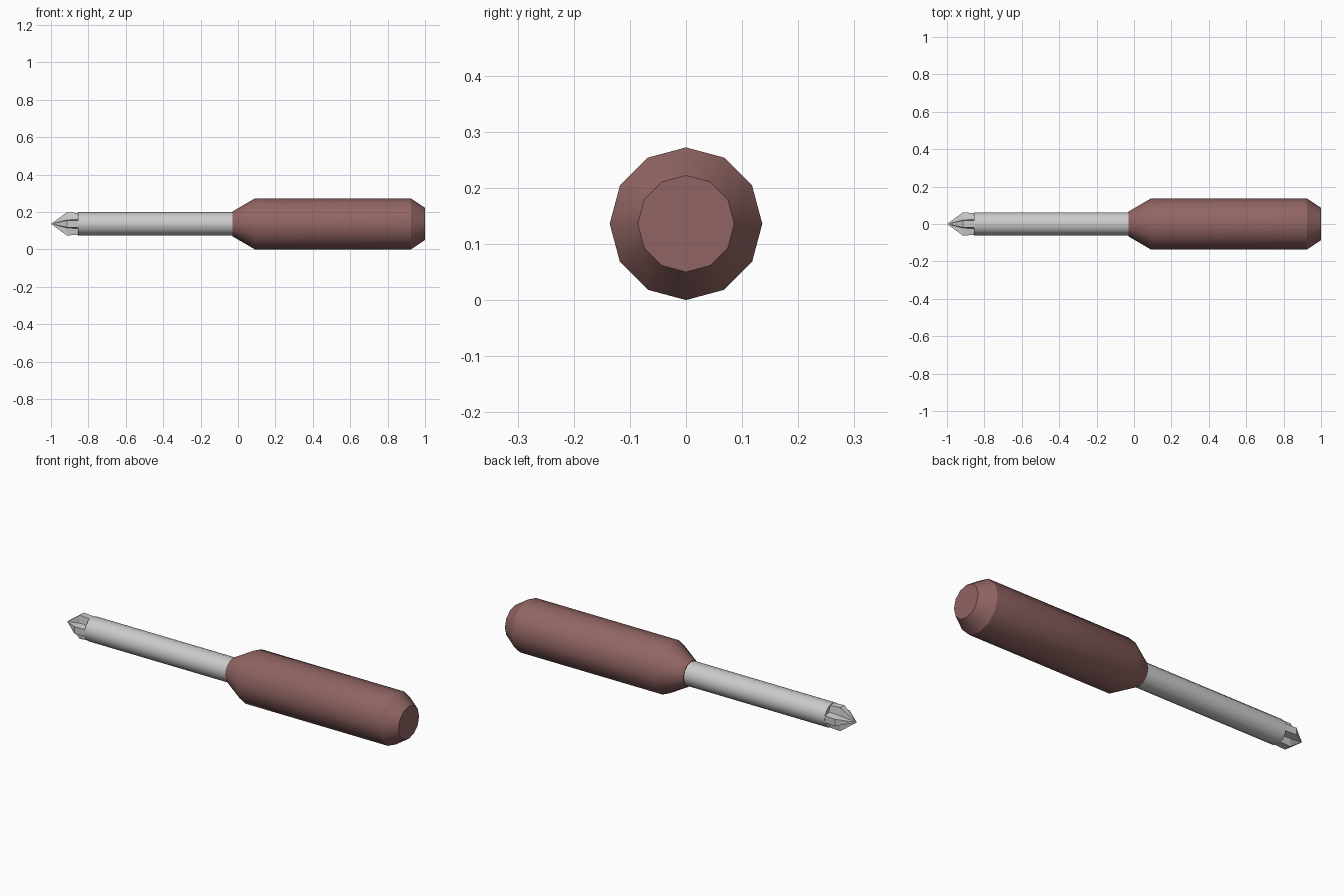
import bpy, bmesh, math

if "Cube" in bpy.data.objects:
    bpy.data.objects.remove(bpy.data.objects["Cube"])

CZ = 0.136   # height of the tool's axis
SIDES = 12


def finish(name, bm, color=None, smooth=True):
    bmesh.ops.recalc_face_normals(bm, faces=bm.faces)
    mesh = bpy.data.meshes.new(name)
    bm.to_mesh(mesh)
    bm.free()
    obj = bpy.data.objects.new(name, mesh)
    bpy.context.collection.objects.link(obj)
    if color:
        mat = bpy.data.materials.new(name + "_colour")
        mat.diffuse_color = color
        mat.use_nodes = True
        mat.node_tree.nodes["Principled BSDF"].inputs["Base Color"].default_value = mat.diffuse_color
        mesh.materials.append(mat)
    if smooth:
        bpy.ops.object.select_all(action='DESELECT')
        obj.select_set(True)
        bpy.context.view_layer.objects.active = obj
        bpy.ops.object.shade_smooth_by_angle(angle=math.radians(32))
    return obj


def ring(bm, x, section):
    return [bm.verts.new((x, y, CZ + z)) for y, z in section]


def bridge(bm, a, b):
    n = len(a)
    for i in range(n):
        j = (i + 1) % n
        bm.faces.new((a[i], a[j], b[j], b[i]))


def circle(r):
    return [(r * math.sin(i * math.tau / SIDES), r * math.cos(i * math.tau / SIDES))
            for i in range(SIDES)]


def lathe(name, profile, color=None):
    bm = bmesh.new()
    rings = [ring(bm, x, circle(r)) for x, r in profile]
    for a, b in zip(rings, rings[1:]):
        bridge(bm, a, b)
    bm.faces.new(rings[0])
    bm.faces.new(rings[-1])
    return finish(name, bm, color)


def cross(r, w, n):
    # four flanges with a notch between each pair
    pts = []
    for k in range(4):
        c, s = math.cos(k * math.pi / 2), math.sin(k * math.pi / 2)
        for y, z in ((-w, r), (w, r), (n, n)):
            pts.append((y * c + z * s, z * c - y * s))
    return pts


# Handle: tapered collar, straight grip, bevelled butt
lathe("handle", [(-0.03, 0.066), (0.09, 0.136), (0.925, 0.136), (1.0, 0.086)],
      (0.28, 0.13, 0.125, 1))

# Shaft
lathe("shaft", [(-0.855, 0.0625), (-0.02, 0.0625)])

# Cross-head tip
bm = bmesh.new()
back = ring(bm, -0.85, cross(0.058, 0.018, 0.026))
front = ring(bm, -0.915, cross(0.062, 0.018, 0.021))
bridge(bm, back, front)
bm.faces.new(back)
point = bm.verts.new((-1.0, 0, CZ))
for i in range(len(front)):
    bm.faces.new((front[i], front[(i + 1) % len(front)], point))
finish("cross_tip", bm, smooth=False)
